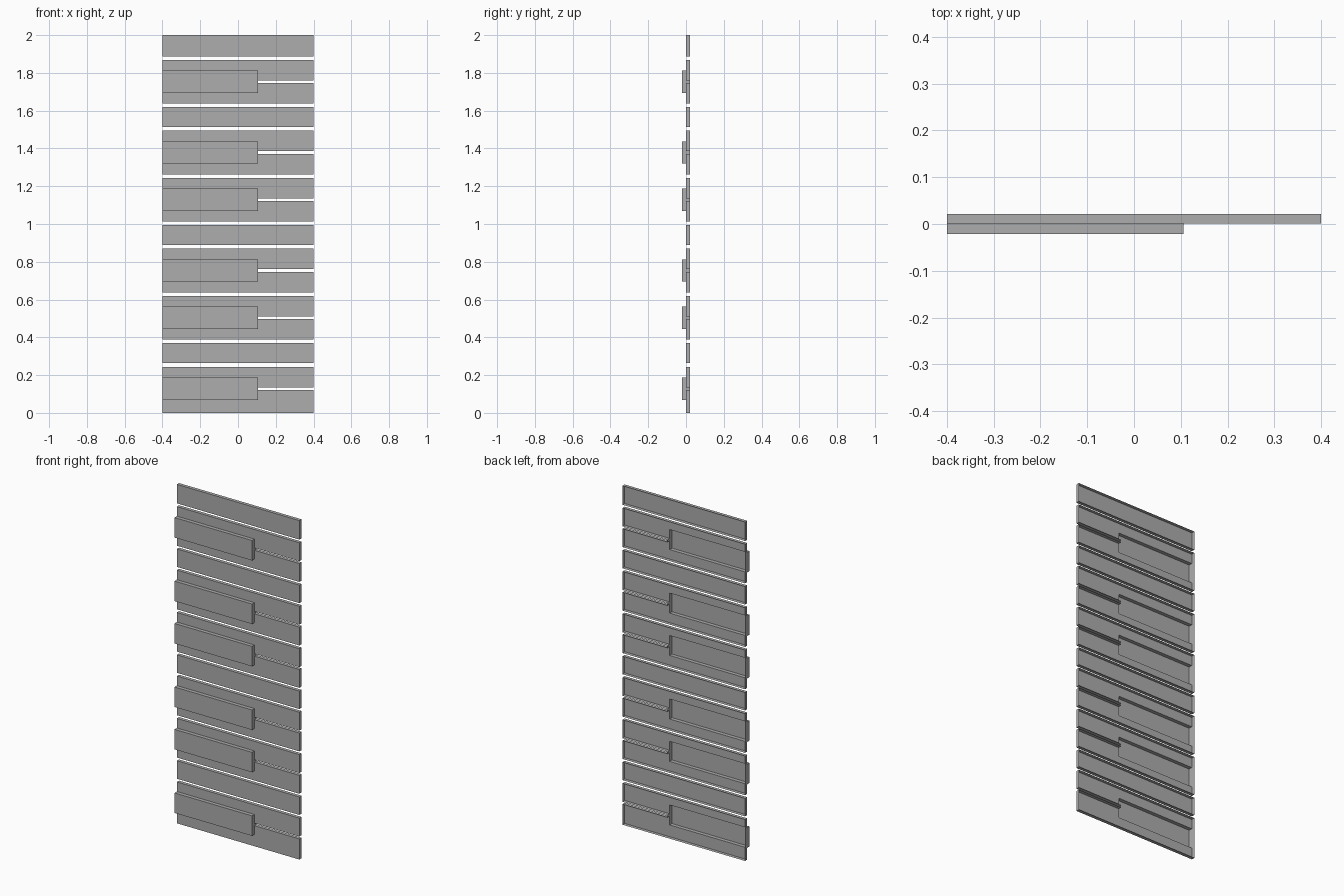
import bpy, bmesh

if "Cube" in bpy.data.objects:
    bpy.data.objects.remove(bpy.data.objects["Cube"], do_unlink=True)

grey = bpy.data.materials.new("plain grey")
grey.use_nodes = True
colour = (0.42, 0.42, 0.42, 1)
grey.diffuse_color = colour
grey.node_tree.nodes["Principled BSDF"].inputs["Base Color"].default_value = colour

LEFT, RIGHT, STEP = -0.4, 0.4, 0.106     # slat ends and where the raised panel stops
BACK, PLANE, FRONT = 0.021, 0.001, -0.021
PITCH, SHIFT, COUNT = 0.125, 0.0035, 16
WIDE, NARROW, PANEL = 0.0095, 0.007, 0.059   # half gaps and half panel height
PAIRS = {0, 3, 5, 8, 10, 13}             # lower slat of each joined pair


def face(bm, points):
    bm.faces.new([bm.verts.new(p) for p in points])


def sheet(bm, outline, y):
    """Flat front face from a counter-clockwise (x, z) outline."""
    face(bm, [(x, y, z) for x, z in outline])


def walls(bm, outline, front, back):
    """Rim around the outline, leaving the back open."""
    for (x, z), (u, w) in zip(outline, outline[1:] + outline[:1]):
        face(bm, [(x, front, z), (x, back, z), (u, back, w), (u, front, w)])


def finish(name, bm):
    bmesh.ops.remove_doubles(bm, verts=bm.verts, dist=0.0001)
    mesh = bpy.data.meshes.new(name)
    bm.to_mesh(mesh)
    bm.free()
    mesh.materials.append(grey)
    obj = bpy.data.objects.new(name, mesh)
    bpy.context.collection.objects.link(obj)


def rectangle(x0, x1, z0, z1):
    return [(x0, z0), (x1, z0), (x1, z1), (x0, z1)]


def gap(k):
    return k * PITCH + SHIFT


def slat_bottom(k):
    return 0 if k == 0 else gap(k) + WIDE


def slat_top(k):
    return 2 if k == COUNT - 1 else gap(k + 1) - WIDE


k = 0
while k < COUNT:
    bm = bmesh.new()
    if k not in PAIRS:
        # Single slat
        outline = rectangle(LEFT, RIGHT, slat_bottom(k), slat_top(k))
        sheet(bm, outline, PLANE)
        walls(bm, outline, PLANE, BACK)
        finish("single_slat", bm)
        k += 1
        continue

    # Two slats joined by a raised panel, with a slot at the free end
    mid = gap(k + 1)
    z0, z1 = slat_bottom(k), slat_top(k + 1)
    s0, s1 = mid - NARROW, mid + NARROW
    p0, p1 = mid - PANEL, mid + PANEL
    sheet(bm, [(LEFT, z0), (RIGHT, z0), (RIGHT, s0), (STEP, s0),
               (STEP, p0), (LEFT, p0)], PLANE)
    sheet(bm, [(LEFT, p1), (STEP, p1), (STEP, s1), (RIGHT, s1),
               (RIGHT, z1), (LEFT, z1)], PLANE)
    walls(bm, [(LEFT, z0), (RIGHT, z0), (RIGHT, s0), (STEP, s0),
               (STEP, s1), (RIGHT, s1), (RIGHT, z1), (LEFT, z1)], PLANE, BACK)
    finish("slat_pair", bm)

    # Raised panel, hollow from behind
    bm = bmesh.new()
    panel = rectangle(LEFT, STEP, p0, p1)
    sheet(bm, panel, FRONT)
    walls(bm, panel, FRONT, PLANE)
    finish("raised_panel", bm)
    k += 2
